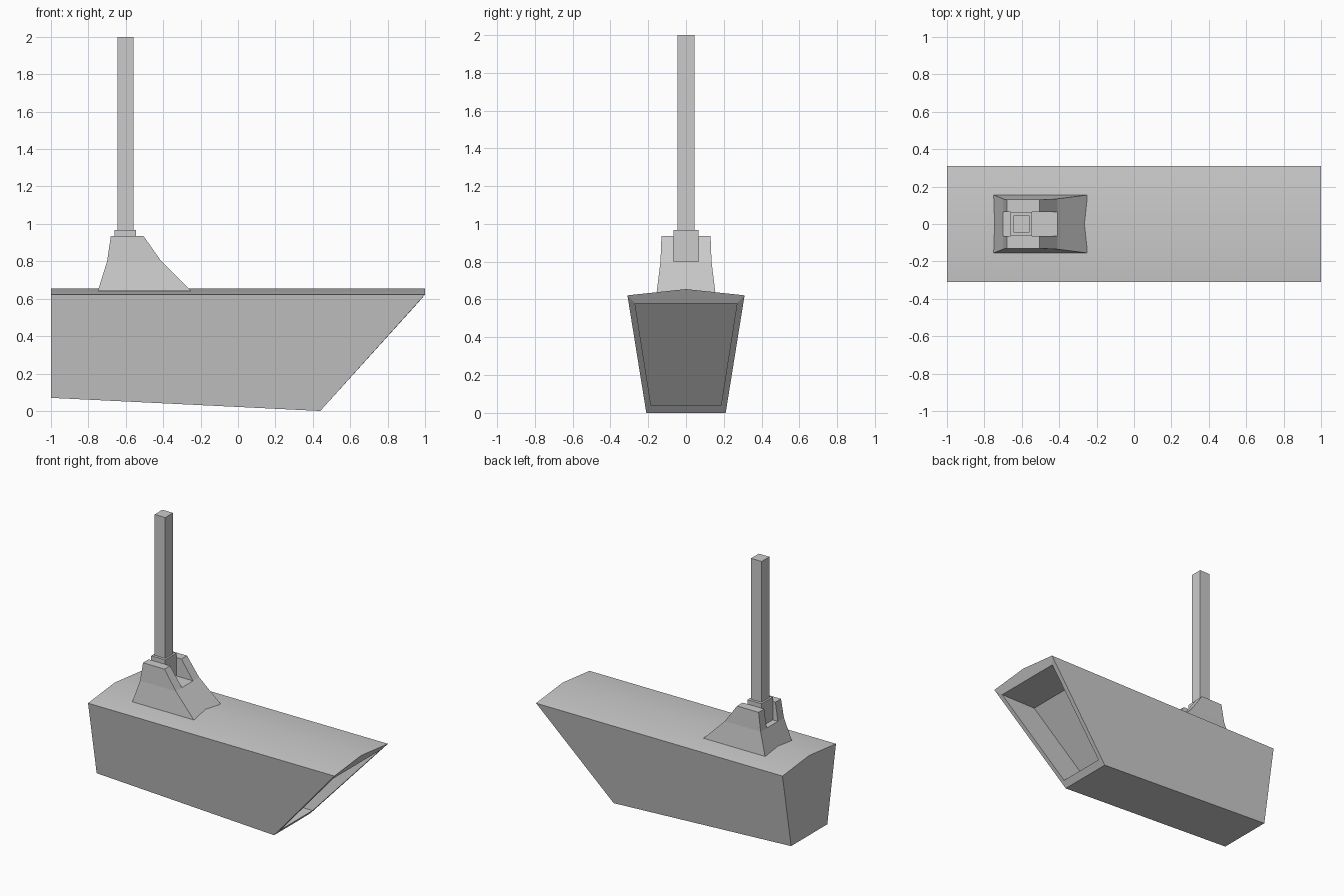
import bpy, bmesh

if "Cube" in bpy.data.objects:
    bpy.data.objects.remove(bpy.data.objects["Cube"])


def make_object(name, bm):
    bmesh.ops.recalc_face_normals(bm, faces=bm.faces)
    mesh = bpy.data.meshes.new(name)
    bm.to_mesh(mesh)
    bm.free()
    obj = bpy.data.objects.new(name, mesh)
    bpy.context.collection.objects.link(obj)
    return obj


def loft(bm, rings, cap_start=True, cap_end=True):
    """Join equal-length rings of points with quads and cap the ends."""
    loops = [[bm.verts.new(p) for p in ring] for ring in rings]
    for a, b in zip(loops, loops[1:]):
        for i in range(len(a)):
            j = (i + 1) % len(a)
            bm.faces.new((a[i], a[j], b[j], b[i]))
    if cap_start:
        bm.faces.new(loops[0])
    if cap_end:
        bm.faces.new(loops[-1])
    return loops


def rect(x0, x1, y0, y1, z):
    return [(x0, y0, z), (x1, y0, z), (x1, y1, z), (x0, y1, z)]


# Hull: crowned trapezoid section with a raked open nose
TOP, BOT, RIDGE = 0.31, 0.21, 0.655


def section(x_top, x_bot, z_bot):
    return [(x_bot, -BOT, z_bot), (x_bot, BOT, z_bot), (x_top, TOP, 0.622),
            (x_top, 0, RIDGE), (x_top, -TOP, 0.622)]


def opening(shift):
    return [(0.476 - shift, -0.185, 0.04), (0.476 - shift, 0.185, 0.04),
            (0.964 - shift, 0.27, 0.58), (0.964 - shift, -0.27, 0.58)]


bm = bmesh.new()
nose = loft(bm, [section(-1, -1, 0.07), section(1, 0.44, 0)], cap_end=False)[1]
# Nose rim and recess running straight back
mouth = loft(bm, [opening(0), opening(0.29)], cap_start=False)[0]
b0, b1, t1, ridge, t0 = nose
m0, m1, m2, m3 = mouth
for face in ((b0, b1, m1, m0), (b1, t1, m2, m1), (t1, ridge, t0, m3, m2), (t0, b0, m0, m3)):
    bm.faces.new(face)
hull = make_object("hull", bm)
for poly in hull.data.polygons:
    poly.use_smooth = poly.normal.z > 0.9 and poly.center.z > 0.6

# Flared pedestal base
bm = bmesh.new()
loft(bm, [rect(-0.75, -0.25, -0.155, 0.155, 0.64),
          rect(-0.70, -0.41, -0.135, 0.135, 0.80)])
make_object("pedestal_base", bm)

# Two cheeks either side of the mast slot
for side, name in ((-1, "front_cheek"), (1, "back_cheek")):
    bm = bmesh.new()
    loft(bm, [rect(-0.70, -0.41, side * 0.065, side * 0.135, 0.80),
              rect(-0.68, -0.505, side * 0.065, side * 0.13, 0.935)])
    make_object(name, bm)

# Mast socket and mast
for name, half_x, half_y, z0, z1 in (("mast_socket", 0.057, 0.065, 0.80, 0.967),
                                     ("mast", 0.043, 0.045, 0.967, 2.0)):
    bm = bmesh.new()
    loft(bm, [rect(-0.602 - half_x, -0.602 + half_x, -half_y, half_y, z)
              for z in (z0, z1)])
    make_object(name, bm)
